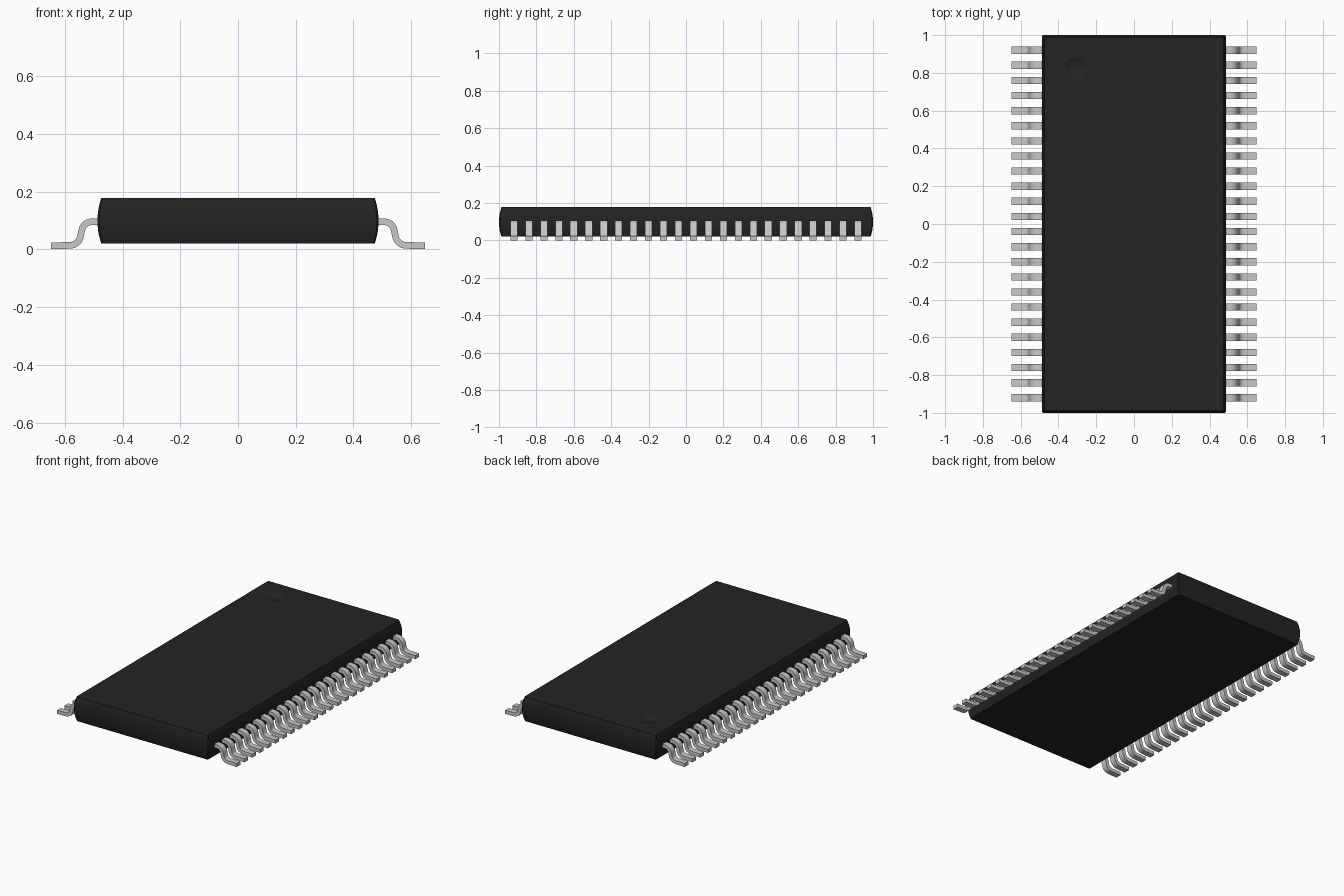
import bpy, bmesh, math
from mathutils import Vector

cube = bpy.data.objects.get("Cube")
if cube:
    bpy.data.objects.remove(cube, do_unlink=True)


def material(name, rgb, metallic, roughness):
    m = bpy.data.materials.new(name)
    m.use_nodes = True
    m.diffuse_color = (*rgb, 1)
    node = m.node_tree.nodes["Principled BSDF"]
    node.inputs["Base Color"].default_value = (*rgb, 1)
    node.inputs["Metallic"].default_value = metallic
    node.inputs["Roughness"].default_value = roughness
    return m


def finish(name, bm, mat):
    bmesh.ops.recalc_face_normals(bm, faces=bm.faces)
    mesh = bpy.data.meshes.new(name)
    bm.to_mesh(mesh)
    bm.free()
    if mat:
        mesh.materials.append(mat)
    ob = bpy.data.objects.new(name, mesh)
    bpy.context.collection.objects.link(ob)
    return ob


def activate(ob):
    bpy.ops.object.select_all(action='DESELECT')
    ob.select_set(True)
    bpy.context.view_layer.objects.active = ob


black = material("black plastic", (0.017, 0.017, 0.017), 0, 0.6)
tin = material("tinned metal", (0.58, 0.58, 0.57), 0, 0.4)

# Package body: stacked rectangles with trimmed corners and bulging sides
HALF_X, HALF_Y, BOTTOM, TOP = 0.487, 1.0, 0.02, 0.178
BULGE, TRIM, STEPS = 0.013, 0.006, 10
bm = bmesh.new()
rings = []
for i in range(STEPS + 1):
    t = i / STEPS
    inset = BULGE * (2 * t - 1) ** 2
    x, y, z = HALF_X - inset, HALF_Y - inset, BOTTOM + (TOP - BOTTOM) * t
    corners = [(x, y - TRIM), (x - TRIM, y), (TRIM - x, y), (-x, y - TRIM),
               (-x, TRIM - y), (TRIM - x, -y), (x - TRIM, -y), (x, TRIM - y)]
    rings.append([bm.verts.new((a, b, z)) for a, b in corners])
for low, high in zip(rings, rings[1:]):
    for k in range(8):
        n = (k + 1) % 8
        bm.faces.new((low[k], low[n], high[n], high[k]))
bm.faces.new(rings[0])
bm.faces.new(rings[-1])
body = finish("package_body", bm, black)

# First-pin dimple: shallow spherical recess in the top
radius, depth = 0.06, 0.012
sphere = (radius ** 2 + depth ** 2) / (2 * depth)
bm = bmesh.new()
bmesh.ops.create_uvsphere(bm, u_segments=40, v_segments=72, radius=sphere)
bmesh.ops.translate(bm, verts=bm.verts, vec=(-0.305, 0.825, TOP - depth + sphere))
cutter = finish("dimple_cutter", bm, black)
cutter.hide_render = True
cut = body.modifiers.new("dimple", 'BOOLEAN')
cut.operation = 'DIFFERENCE'
cut.solver = 'EXACT'
cut.object = cutter
activate(body)
bpy.ops.object.modifier_apply(modifier=cut.name)
bpy.data.objects.remove(cutter, do_unlink=True)
activate(body)
bpy.ops.object.shade_smooth_by_angle(angle=math.radians(12))


def rounded(points, reach, steps=6):
    """Polyline with its inner corners replaced by smooth bends."""
    pts = [Vector(p) for p in points]
    out = [pts[0]]
    for a, b, c in zip(pts, pts[1:], pts[2:]):
        start = b + (a - b).normalized() * reach
        end = b + (c - b).normalized() * reach
        for i in range(steps + 1):
            t = i / steps
            out.append(start * (1 - t) ** 2 + b * 2 * t * (1 - t) + end * t * t)
    return out + [pts[-1]]


# Gull-wing lead: bent strip, repeated along each long side
WIDTH, THICK, COUNT, PITCH = 0.038, 0.023, 24, 0.08
path = rounded([(0.465, 0.096), (0.536, 0.096), (0.551, 0.015), (0.648, 0.0122)], 0.034)
upper, lower = [], []
for i, p in enumerate(path):
    before, after = path[max(i - 1, 0)], path[min(i + 1, len(path) - 1)]
    d = (after - before).normalized()
    normal = Vector((-d.y, d.x)) * THICK / 2
    upper.append(p + normal)
    lower.append(p - normal)
first_y = -PITCH * (COUNT - 1) / 2 - WIDTH / 2
bm = bmesh.new()
strip = []
for a, b in zip(upper, lower):
    strip.append([bm.verts.new((q.x, first_y + w, max(q.y, 0)))
                  for q, w in ((a, 0), (a, WIDTH), (b, WIDTH), (b, 0))])
for s, e in zip(strip, strip[1:]):
    for k in range(4):
        n = (k + 1) % 4
        bm.faces.new((s[k], s[n], e[n], e[k]))
bm.faces.new(strip[0])
bm.faces.new(strip[-1])
leads = finish("leads", bm, tin)
row = leads.modifiers.new("row", 'ARRAY')
row.count = COUNT
row.use_relative_offset = False
row.use_constant_offset = True
row.constant_offset_displace = (0, PITCH, 0)
sides = leads.modifiers.new("both sides", 'MIRROR')
sides.use_axis[0] = True
activate(leads)
bpy.ops.object.shade_smooth_by_angle(angle=math.radians(35))
